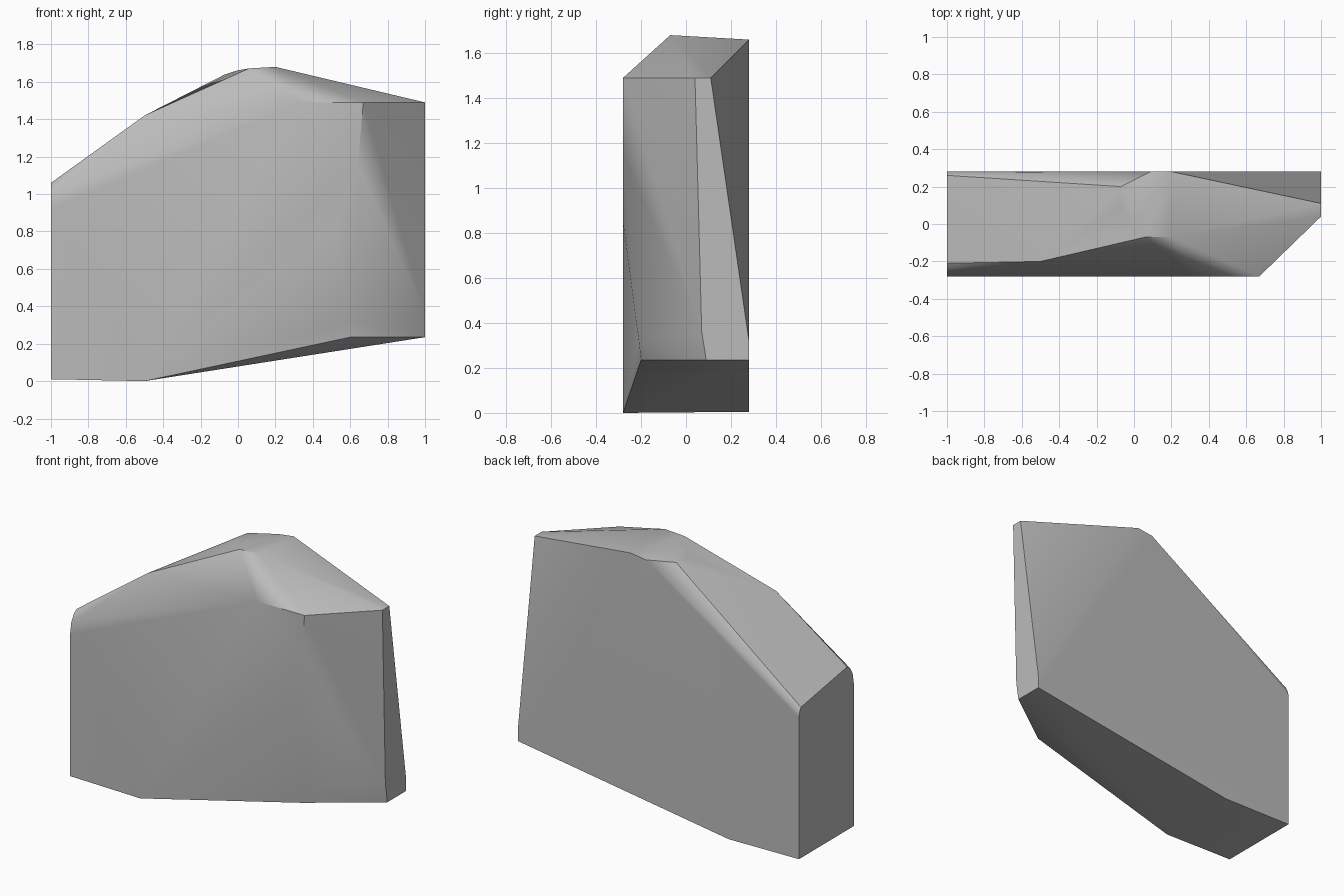
import bpy
import bmesh
import math

cube = bpy.data.objects.get("Cube")
if cube:
    bpy.data.objects.remove(cube, do_unlink=True)

FRONT, BACK = -0.28, 0.28

# Corner points of the cut stone, grouped by region
left_end = [(-1, y, z) for y, z in (
    (FRONT, 0.01), (FRONT, 0.92), (-0.265, 1.0), (-0.24, 1.04), (-0.21, 1.06),
    (0.26, 0.98), (0.275, 0.95), (BACK, 0.92), (BACK, 0.01))]
right_end = [(1, y, z) for y, z in (
    (0.04, 1.49), (0.11, 1.49), (BACK, 0.32), (BACK, 0.235), (0.09, 0.235), (0.07, 0.36))]
crown = [(-0.5, -0.2, 1.42), (-0.07, 0.1, 1.64), (-0.07, 0.2, 1.64), (0, 0.0, 1.662),
         (0.06, -0.07, 1.672), (0.2, -0.07, 1.68), (0.2, BACK, 1.66), (0.09, BACK, 1.645)]
front_edge = [(x, FRONT, z) for x, z in (
    (0.33, 1.49), (0.67, 1.49), (0.64, 1.15), (0.52, 0.85), (-0.5, 0))]
underside = [(0.6, -0.2, 0.235), (0.605, -0.21, 0.32), (-0.5, BACK, 0.005)]

# Wrap the corners in a convex skin
bm = bmesh.new()
for p in left_end + right_end + crown + front_edge + underside:
    bm.verts.new(p)
hull = bmesh.ops.convex_hull(bm, input=bm.verts)
loose = {g for g in hull["geom_interior"] if isinstance(g, bmesh.types.BMVert)}
bmesh.ops.delete(bm, geom=list(loose), context="VERTS")
bmesh.ops.dissolve_limit(bm, angle_limit=math.radians(0.5), verts=bm.verts, edges=bm.edges)
bmesh.ops.recalc_face_normals(bm, faces=bm.faces)
mesh = bpy.data.meshes.new("rock")
bm.to_mesh(mesh)
bm.free()

rock = bpy.data.objects.new("rock", mesh)
bpy.context.collection.objects.link(rock)

# Plain grey stone
stone = bpy.data.materials.new("stone_grey")
stone.use_nodes = True
colour = (0.5, 0.5, 0.5, 1)
stone.diffuse_color = colour
stone.node_tree.nodes["Principled BSDF"].inputs["Base Color"].default_value = colour
mesh.materials.append(stone)

# Soft shading across shallow edges, large faces kept flat
bpy.context.view_layer.objects.active = rock
rock.select_set(True)
bpy.ops.object.shade_smooth_by_angle(angle=math.radians(35))
weighted = rock.modifiers.new("weighted_normals", "WEIGHTED_NORMAL")
weighted.keep_sharp = True
